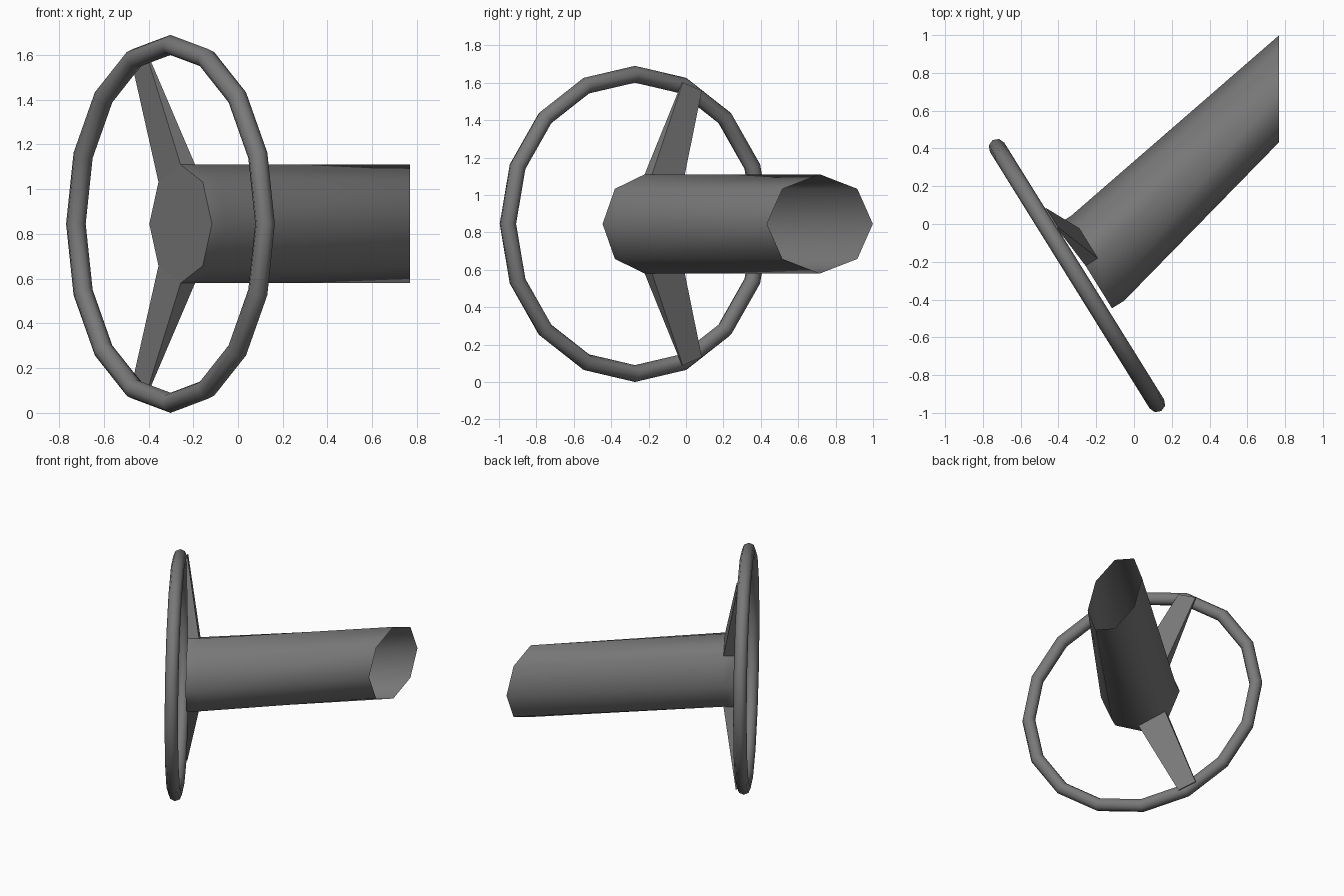
import bpy, bmesh
from math import sin, cos, pi, radians
from mathutils import Matrix, Vector

if "Cube" in bpy.data.objects:
    bpy.data.objects.remove(bpy.data.objects["Cube"])

TILT = radians(-58.1)                      # wheel plane turned about z
CENTRE = Vector((-0.302, -0.273, 0.845))
FRAME = Matrix.Translation(CENTRE) @ Matrix.Rotation(TILT, 4, 'Z')
HUB_X, HUB_R, HUB_Y0, HUB_Y1 = -0.02, 0.265, 0.066, 0.142
SIDES = 8

dark = bpy.data.materials.new("dark_grey")
dark.diffuse_color = (0.19, 0.19, 0.19, 1)
dark.use_nodes = True
dark.node_tree.nodes["Principled BSDF"].inputs["Base Color"].default_value = dark.diffuse_color


def finish(obj):
    obj.data.materials.append(dark)
    bpy.ops.object.select_all(action='DESELECT')
    obj.select_set(True)
    bpy.context.view_layer.objects.active = obj
    bpy.ops.object.shade_smooth_by_angle(angle=radians(60))


def make_object(name, bm):
    bmesh.ops.recalc_face_normals(bm, faces=bm.faces)
    mesh = bpy.data.meshes.new(name)
    bm.to_mesh(mesh)
    bm.free()
    obj = bpy.data.objects.new(name, mesh)
    bpy.context.collection.objects.link(obj)
    obj.matrix_world = FRAME
    finish(obj)
    return obj


def hub_point(k, y):
    a = 2 * pi * k / SIDES
    return Vector((HUB_X + HUB_R * cos(a), y, HUB_R * sin(a)))


# Wheel rim
bpy.ops.mesh.primitive_torus_add(
    major_segments=16, minor_segments=8, major_radius=0.80, minor_radius=0.045,
    location=CENTRE, rotation=(pi / 2, 0, TILT))
rim = bpy.context.object
rim.name = "wheel_rim"
finish(rim)

# Hub and column: capped front, short straight band, open slanted rear end
bm = bmesh.new()
to_local = FRAME.inverted()
rear = []
for k in range(SIDES):
    a = 2 * pi * k / SIDES
    rear.append(to_local @ Vector((0.768, 0.716 - 0.283 * cos(a),
                                   CENTRE.z + HUB_R * sin(a))))
loops = [[hub_point(k, HUB_Y0) for k in range(SIDES)],
         [hub_point(k, HUB_Y1) for k in range(SIDES)], rear]
loops = [[bm.verts.new(p) for p in loop] for loop in loops]
bm.faces.new(loops[0])
for i in range(2):
    for k in range(SIDES):
        if i == 0 and k in (2, 5):         # spokes grow out of these sides
            continue
        n = (k + 1) % SIDES
        bm.faces.new((loops[i][k], loops[i][n], loops[i + 1][n], loops[i + 1][k]))
make_object("steering_column", bm)

# Upper spoke, mirrored to the lower one
bm = bmesh.new()
base = [hub_point(2, HUB_Y0), hub_point(3, HUB_Y0),
        hub_point(3, HUB_Y1), hub_point(2, HUB_Y1)]
tip = [Vector(p) for p in ((-0.27, 0.042, 0.757), (-0.392, 0.042, 0.712),
                           (-0.390, 0.050, 0.712), (-0.27, 0.050, 0.757))]
base, tip = [[bm.verts.new(p) for p in loop] for loop in (base, tip)]
for k in range(4):
    n = (k + 1) % 4
    bm.faces.new((base[k], base[n], tip[n], tip[k]))
bm.faces.new(tip)
spokes = make_object("spokes", bm)
mirror = spokes.modifiers.new("mirror", 'MIRROR')
mirror.use_axis = (False, False, True)
